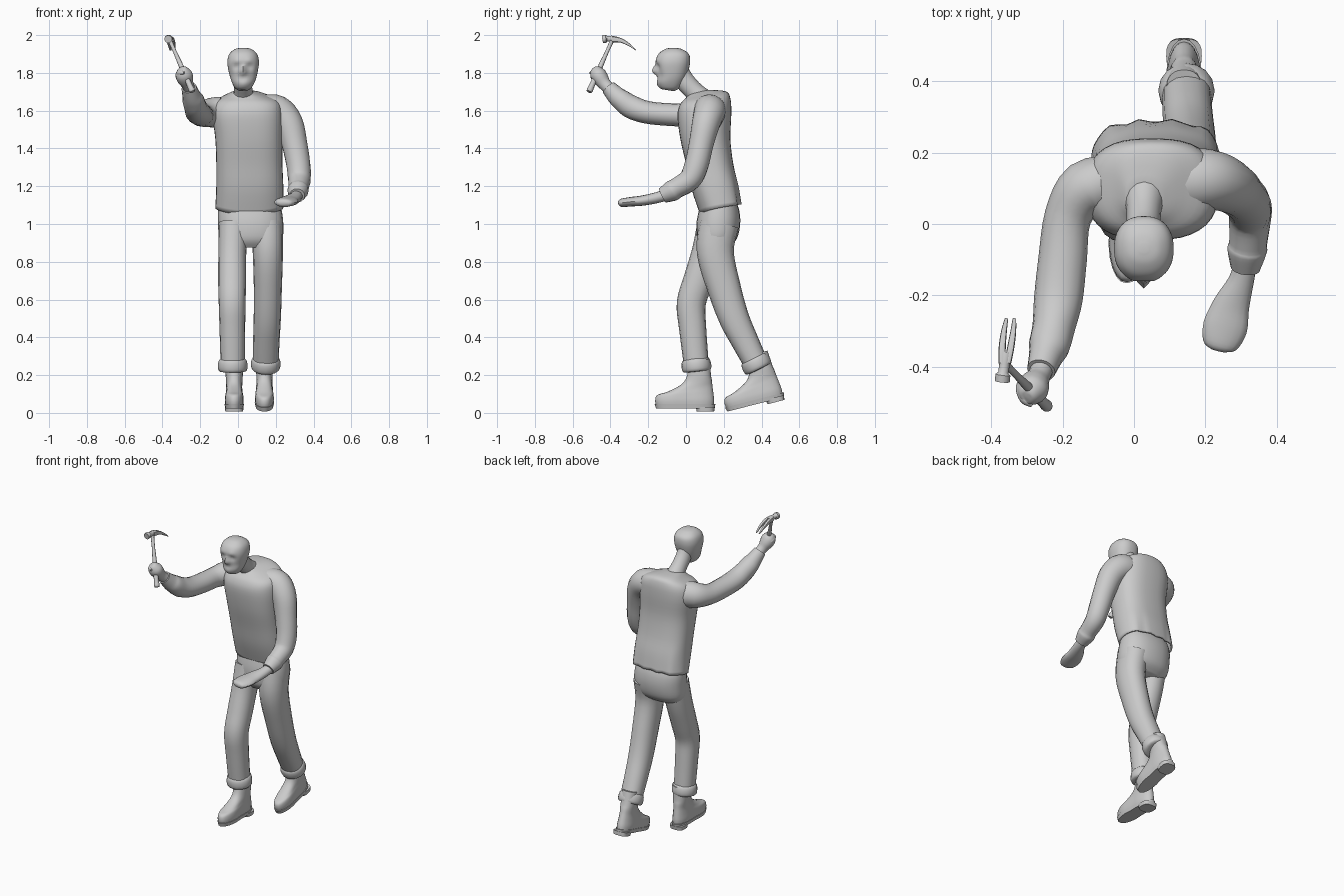
import bpy, bmesh, math
from mathutils import Vector, Matrix


def refine(rows, n):
    # Catmull-Rom smoothing through rows of numbers
    out = []
    for i in range(len(rows) - 1):
        p0, p1 = rows[max(i - 1, 0)], rows[i]
        p2, p3 = rows[i + 1], rows[min(i + 2, len(rows) - 1)]
        for k in range(n):
            t = k / n
            out.append([0.5 * (2 * b + (c - a) * t + (2 * a - 5 * b + 4 * c - d) * t * t
                               + (3 * b - a - 3 * c + d) * t ** 3)
                        for a, b, c, d in zip(p0, p1, p2, p3)])
    return out + [list(rows[-1])]


def skin(name, loops, caps=(True, True)):
    bm = bmesh.new()
    vs = [[bm.verts.new(p) for p in loop] for loop in loops]
    n = len(vs[0])
    for a, b in zip(vs, vs[1:]):
        for i in range(n):
            bm.faces.new((a[i], a[(i + 1) % n], b[(i + 1) % n], b[i]))
    if caps[0]:
        bm.faces.new(vs[0][::-1])
    if caps[1]:
        bm.faces.new(vs[-1])
    bmesh.ops.recalc_face_normals(bm, faces=bm.faces)
    me = bpy.data.meshes.new(name)
    bm.to_mesh(me)
    bm.free()
    ob = bpy.data.objects.new(name, me)
    bpy.context.collection.objects.link(ob)
    return ob


def unit_ring(n, power):
    f = lambda v: math.copysign(abs(v) ** (2 / power), v)
    return [(f(math.cos(2 * math.pi * i / n)), f(math.sin(2 * math.pi * i / n))) for i in range(n)]


def tube(name, rows, hint=(1, 0, 0), steps=4, n=16, power=2.0):
    # rows: x, y, z, radius along hint, radius across
    rows = refine(rows, steps)
    pts = [Vector(r[:3]) for r in rows]
    loops = []
    for i, r in enumerate(rows):
        t = (pts[min(i + 1, len(pts) - 1)] - pts[max(i - 1, 0)]).normalized()
        u = Vector(hint)
        u = (u - t * u.dot(t)).normalized()
        v = t.cross(u)
        loops.append([pts[i] + u * r[3] * a + v * r[4] * b for a, b in unit_ring(n, power)])
    return skin(name, loops)


def stack(name, rows, steps=4, n=24, power=2.3, caps=(True, True)):
    # rows: z, x min, x max, y min, y max, rise from front to back
    loops = []
    for z, x0, x1, y0, y1, dz in refine(rows, steps):
        loops.append([Vector(((x0 + x1) / 2 + (x1 - x0) / 2 * a, (y0 + y1) / 2 + (y1 - y0) / 2 * b,
                              z + dz * b / 2)) for a, b in unit_ring(n, power)])
    return skin(name, loops, caps)


# Shirt body, open at the hem, with soft folds low on the back
shirt = stack("shirt_body", [
    (1.085, -.12, .24, .075, .29, .04), (1.2, -.115, .24, .03, .275, .02),
    (1.32, -.115, .235, 0, .25, 0), (1.45, -.12, .235, -.03, .235, 0),
    (1.58, -.135, .235, -.045, .24, .01), (1.65, -.115, .215, -.03, .235, .03),
    (1.685, -.055, .14, 0, .21, .035), (1.70, -.02, .075, .02, .12, .02)],
    n=36, power=2.6, caps=(False, True))
for v in shirt.data.vertices:
    fade = max(0, 1 - (v.co.z - 1.08) / .2)
    if v.co.y > .17:
        v.co.y += .007 * fade * math.sin(v.co.x * 70)
    else:
        v.co.z -= .015 * fade * math.cos((v.co.x - .06) * 9)
mod = shirt.modifiers.new("thickness", "SOLIDIFY")
mod.thickness, mod.offset = .01, -1

# Sleeves: one bent down, one raised
tube("left_sleeve", [
    (.14, .12, 1.60, .085, .09), (.21, .125, 1.595, .085, .085), (.268, .105, 1.53, .078, .075),
    (.30, .08, 1.42, .068, .066), (.32, .055, 1.31, .064, .064), (.325, .02, 1.235, .06, .06),
    (.32, -.05, 1.19, .054, .053), (.317, -.075, 1.175, .056, .055), (.312, -.125, 1.15, .042, .04)],
    hint=(1, 0, 1))
tube("right_sleeve", [
    (-.06, .11, 1.59, .08, .085), (-.135, .10, 1.59, .078, .08), (-.185, .02, 1.578, .066, .064),
    (-.20, -.10, 1.58, .068, .06), (-.212, -.21, 1.592, .068, .06), (-.225, -.29, 1.62, .06, .062),
    (-.237, -.34, 1.655, .058, .056), (-.247, -.37, 1.68, .048, .05), (-.26, -.41, 1.722, .04, .04)])

# Hands
tube("left_hand", [
    (.314, -.10, 1.155, .032, .03), (.30, -.16, 1.138, .036, .029), (.272, -.23, 1.124, .052, .027),
    (.255, -.29, 1.118, .062, .025), (.24, -.34, 1.112, .048, .022), (.236, -.355, 1.11, .02, .01)])
tube("right_fist", [
    (-.255, -.40, 1.71, .032, .032), (-.268, -.43, 1.74, .033, .034), (-.28, -.452, 1.77, .044, .042),
    (-.288, -.468, 1.795, .044, .042), (-.295, -.482, 1.82, .026, .026), (-.297, -.485, 1.825, .01, .01)])
tube("right_thumb", [(-.30, -.43, 1.775, .01, .01), (-.315, -.455, 1.79, .016, .016),
                     (-.305, -.49, 1.80, .015, .015), (-.285, -.508, 1.80, .006, .006)], n=10)

# Neck and head with sunken eyes, brow, nose and mouth
tube("neck", [(.028, .10, 1.645, .065, .065), (.028, .045, 1.70, .05, .052),
              (.026, -.005, 1.755, .047, .052), (.026, -.03, 1.80, .045, .05)])
head = stack("head", [
    (1.708, .002, .052, -.125, -.065, -.01), (1.722, -.018, .072, -.14, -.035, -.005),
    (1.76, -.036, .092, -.154, -.005, .01), (1.81, -.05, .105, -.158, .012, 0),
    (1.86, -.056, .111, -.16, .022, 0), (1.90, -.046, .101, -.146, .015, 0),
    (1.925, -.018, .073, -.112, -.02, 0), (1.933, .015, .04, -.08, -.055, 0)], steps=5, n=40)
bumps = [(-.004, 1.833, .014, .016), (.058, 1.833, .014, .016), (.027, 1.808, -.024, .013),
         (.027, 1.83, -.012, .01), (.027, 1.775, .007, .012), (.027, 1.735, -.005, .015),
         (-.02, 1.785, .009, .02), (.074, 1.785, .009, .02),
         (-.004, 1.862, -.006, .014), (.058, 1.862, -.006, .014)]
for v in head.data.vertices:
    if v.co.y < -.08:
        x, z = v.co.x, v.co.z
        v.co.y += sum(d * math.exp(-((x - bx) ** 2 + (z - bz) ** 2) / (2 * s * s))
                      for bx, bz, d, s in bumps)

# Trousers: seat and two legs with rolled cuffs
stack("trouser_seat", [
    (.875, -.07, .20, .09, .22, .0), (.92, -.10, .235, .06, .268, 0), (1.0, -.105, .24, .055, .287, 0),
    (1.08, -.105, .23, .07, .28, 0), (1.15, -.09, .21, .09, .25, 0)])
legs = {
    "right": [(-.022, .15, 1.0, .08, .09), (-.03, .115, .85, .074, .085), (-.031, .065, .7, .074, .08),
              (-.031, .028, .58, .071, .077), (-.03, .035, .45, .068, .072),
              (-.028, .055, .25, .064, .066)],
    "left": [(.152, .175, 1.0, .085, .105), (.158, .155, .85, .08, .098), (.158, .205, .65, .074, .088),
             (.155, .255, .5, .072, .08), (.15, .312, .38, .07, .072), (.147, .372, .26, .068, .064)]}
for side, rows in legs.items():
    tube(side + "_trouser_leg", rows, power=2.2)
    end, prev = Vector(rows[-1][:3]), Vector(rows[-2][:3])
    d = (end - prev).normalized()
    cuff = [(*(end + d * s), r, r) for s, r in
            [(-.04, .06), (-.03, .072), (-.01, .078), (.015, .078), (.03, .07), (.032, .045)]]
    tube(side + "_trouser_cuff", cuff, steps=2)


# Boots: upper, sole and heel, built with the toe at the origin and then placed
def boot(side, loc, tilt):
    parts = [
        stack(side + "_boot_upper", [
            (.015, -.05, .05, .005, .31, 0), (.045, -.053, .053, 0, .312, 0),
            (.078, -.05, .05, .012, .308, .01), (.105, -.046, .046, .065, .303, .03),
            (.14, -.045, .045, .14, .30, .02), (.18, -.047, .047, .17, .295, 0),
            (.26, -.05, .05, .18, .29, 0)]),
        stack(side + "_boot_sole", [(.0, -.05, .05, .005, .314, 0), (.024, -.055, .055, -.003, .319, 0)],
              steps=1),
        stack(side + "_boot_heel", [(-.015, -.047, .047, .22, .312, 0), (.01, -.05, .05, .215, .316, 0)],
              steps=1, power=3)]
    for ob in parts:
        for v in ob.data.vertices:
            # waist of the foot is narrower than the ball
            v.co.x *= 1 - .14 * math.exp(-((v.co.y - .17) / .05) ** 2)
        ob.data.transform(Matrix.Translation(loc) @ Matrix.Rotation(tilt, 4, "X"))


boot("right", (-.02, -.163, .022), 0)
boot("left", (.14, .215, .006), .25)

# Hammer: handle, striking face and split claw
foot, top = Vector((-.241, -.513, 1.70)), Vector((-.362, -.39, 1.975))
radii = [(0, .014), (.04, .017), (.12, .015), (.5, .013), (.75, .01), (1, .011)]
tube("hammer_handle", [(*foot.lerp(top, t), r, r) for t, r in radii], n=12)
tube("hammer_face", [(-.369, -.441, 1.978, .021, .021), (-.367, -.422, 1.981, .021, .021),
                     (-.366, -.416, 1.981, .014, .014), (-.363, -.395, 1.98, .015, .017),
                     (-.359, -.36, 1.975, .02, .015)], steps=1, n=12)
for name, s in (("claw_left", -1), ("claw_right", 1)):
    tube("hammer_" + name, [(-.362 + s * .008, -.39, 1.978, .01, .016),
                            (-.357 + s * .012, -.345, 1.972, .01, .012),
                            (-.351 + s * .013, -.30, 1.948, .008, .007),
                            (-.346 + s * .011, -.265, 1.92, .005, .002)], n=8, power=3)

# Smooth shading, keeping real edges sharp
for ob in bpy.context.scene.objects:
    ob.select_set(True)
bpy.context.view_layer.objects.active = shirt
bpy.ops.object.shade_smooth_by_angle(angle=math.radians(45))
